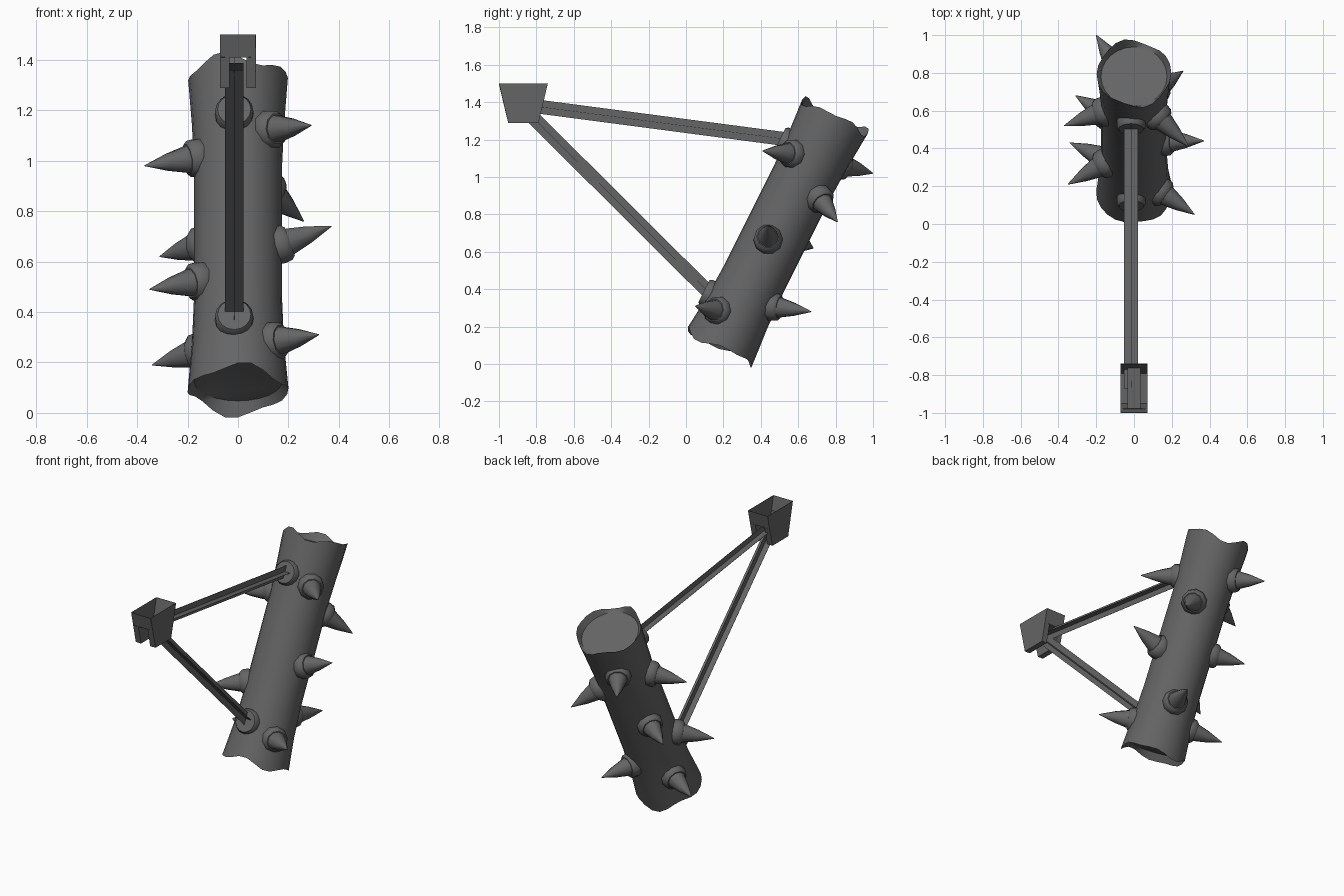
import bpy, bmesh, math
from mathutils import Vector

cube = bpy.data.objects.get("Cube")
if cube:
    bpy.data.objects.remove(cube)

grey = bpy.data.materials.new("dark_grey")
grey.use_nodes = True
colour = (0.13, 0.13, 0.13, 1)
grey.diffuse_color = colour
grey.node_tree.nodes["Principled BSDF"].inputs["Base Color"].default_value = colour

# Log frame: sideways, toward the back, along the trunk
ORIGIN = Vector((0, 0.18, 0.09))
SIDE = Vector((1, 0, 0))
AXIS = Vector((0, 0.447, 0.894))
BACK = Vector((0, 0.894, -0.447))


def on_log(x, back, t):
    return ORIGIN + SIDE * x + BACK * back + AXIS * t


def finish(name, bm, smooth=None):
    bmesh.ops.recalc_face_normals(bm, faces=bm.faces)
    mesh = bpy.data.meshes.new(name)
    bm.to_mesh(mesh)
    bm.free()
    mesh.materials.append(grey)
    obj = bpy.data.objects.new(name, mesh)
    bpy.context.collection.objects.link(obj)
    if smooth:
        bpy.ops.object.select_all(action="DESELECT")
        obj.select_set(True)
        bpy.context.view_layer.objects.active = obj
        bpy.ops.object.shade_smooth_by_angle(angle=math.radians(smooth))
    return obj


def skin(bm, rings):
    """Join rings of points with quads and close both ends."""
    loops = [[bm.verts.new(p) for p in ring] for ring in rings]
    n = len(loops[0])
    for a, b in zip(loops, loops[1:]):
        for i in range(n):
            j = (i + 1) % n
            bm.faces.new((a[i], a[j], b[j], b[i]))
    bm.faces.new(loops[0])
    bm.faces.new(loops[-1])


def lathe(name, base, direction, profile, sides, smooth):
    turn = direction.to_track_quat("Z", "Y")
    rings = []
    for r, h in profile:
        rings.append([base + turn @ Vector((r * math.cos(a), r * math.sin(a), h))
                      for a in (math.tau * i / sides for i in range(sides))])
    bm = bmesh.new()
    skin(bm, rings)
    return finish(name, bm, smooth)


# Trunk with flared, ragged ends and slightly sunken end caps
def trunk_ring(r, t, ragged, sides=24):
    ring = []
    for i in range(sides):
        a = math.tau * i / sides
        chip = ragged * (math.sin(3 * a + t) + 0.7 * math.sin(5 * a + 2 + 2 * t))
        wobble = 1 + 0.8 * ragged * math.sin(4 * a + t)
        ring.append(on_log(r * wobble * math.cos(a), r * wobble * math.sin(a), t + chip))
    return ring


trunk_profile = [(0.175, 0.04, 0), (0.2, 0.0, 0.016), (0.195, 0.06, 0.008),
                 (0.183, 0.2, 0), (0.175, 0.4, 0), (0.175, 1.0, 0), (0.183, 1.18, 0),
                 (0.192, 1.32, 0.008), (0.195, 1.38, 0.018), (0.175, 1.345, 0)]
bm = bmesh.new()
skin(bm, [trunk_ring(*p) for p in trunk_profile])
finish("trunk", bm, 40)

# Spikes, each with a rounded collar: tip position and height of its foot on the trunk
spikes = [((0.29, 0.41, 1.14), 1.10), ((0.26, 0.81, 0.76), 0.95),
          ((0.37, 0.44, 0.74), 0.63), ((0.32, 0.05, 0.31), 0.17),
          ((0.14, 0.67, 0.28), 0.32), ((-0.37, 0.52, 0.98), 1.01),
          ((-0.31, 0.68, 0.62), 0.69), ((-0.35, 0.21, 0.49), 0.45),
          ((-0.34, 0.43, 0.19), 0.21), ((-0.2, 1.0, 1.02), 1.16)]
for number, (tip, t) in enumerate(spikes, 1):
    tip = Vector(tip)
    offset = tip - ORIGIN
    radial = Vector((offset.dot(SIDE), offset.dot(BACK))).normalized() * 0.165
    foot = on_log(radial.x, radial.y, t)
    reach = (tip - foot).length
    lathe(f"spike_{number}", foot, tip - foot,
          [(0.07, -0.05), (0.079, 0.0), (0.076, 0.03), (0.062, 0.045), (0.056, 0.045),
           (0.036, 0.045 + 0.45 * (reach - 0.045)), (0.002, reach)], 10, 40)

# Round mounting pads on the front of the trunk
for name, t in (("lower_pad", 0.23), ("upper_pad", 1.14)):
    lathe(name, on_log(-0.015, -0.15, t), -BACK,
          [(0.076, 0), (0.076, 0.045), (0.066, 0.06)], 16, 40)


# Ropes, each made of two crossed strips
def rope(name, start, end):
    start, end = Vector(start), Vector(end)
    across = SIDE * 0.037
    upright = (end - start).cross(SIDE).normalized() * 0.037
    bm = bmesh.new()
    for half, thin in ((across, upright * 0.02), (upright, across * 0.02)):
        skin(bm, [[p + half + thin, p - half + thin, p - half - thin, p + half - thin]
                  for p in (start, end)])
    finish(name, bm)


rope("upper_rope", (-0.015, -0.87, 1.387), (-0.015, 0.53, 1.203))
rope("lower_rope", (-0.015, -0.86, 1.36), (-0.015, 0.12, 0.385))

# Open, tapered bracket with a channel running through its base
TOP, SHELF, BOTTOM = 1.5, 1.41, 1.29


def bracket_point(x, side, z):
    half_depth = 0.08 + 0.05 * (z - BOTTOM) / (TOP - BOTTOM)
    return Vector((x, -0.87 + side * half_depth, z))


bm = bmesh.new()


def panel(*points):
    bm.faces.new([bm.verts.new(bracket_point(*p)) for p in points])


outer, inner = 0.07, 0.034
for side in (-1, 1):
    # End wall, notched like an arch
    panel((-outer, side, TOP), (outer, side, TOP), (outer, side, SHELF), (-outer, side, SHELF))
    for s in (-1, 1):
        panel((s * inner, side, SHELF), (s * outer, side, SHELF),
              (s * outer, side, BOTTOM), (s * inner, side, BOTTOM))
    # Outer wall, channel wall and foot
    x = side * outer
    panel((x, -1, TOP), (x, 1, TOP), (x, 1, BOTTOM), (x, -1, BOTTOM))
    x = side * inner
    panel((x, -1, SHELF), (x, 1, SHELF), (x, 1, BOTTOM), (x, -1, BOTTOM))
    panel((x, -1, BOTTOM), (x, 1, BOTTOM), (side * outer, 1, BOTTOM), (side * outer, -1, BOTTOM))
panel((-inner, -1, SHELF), (inner, -1, SHELF), (inner, 1, SHELF), (-inner, 1, SHELF))
bmesh.ops.remove_doubles(bm, verts=bm.verts, dist=0.0005)
bracket = finish("bracket", bm)
shell = bracket.modifiers.new("wall", "SOLIDIFY")
shell.thickness = 0.003
shell.offset = 0
